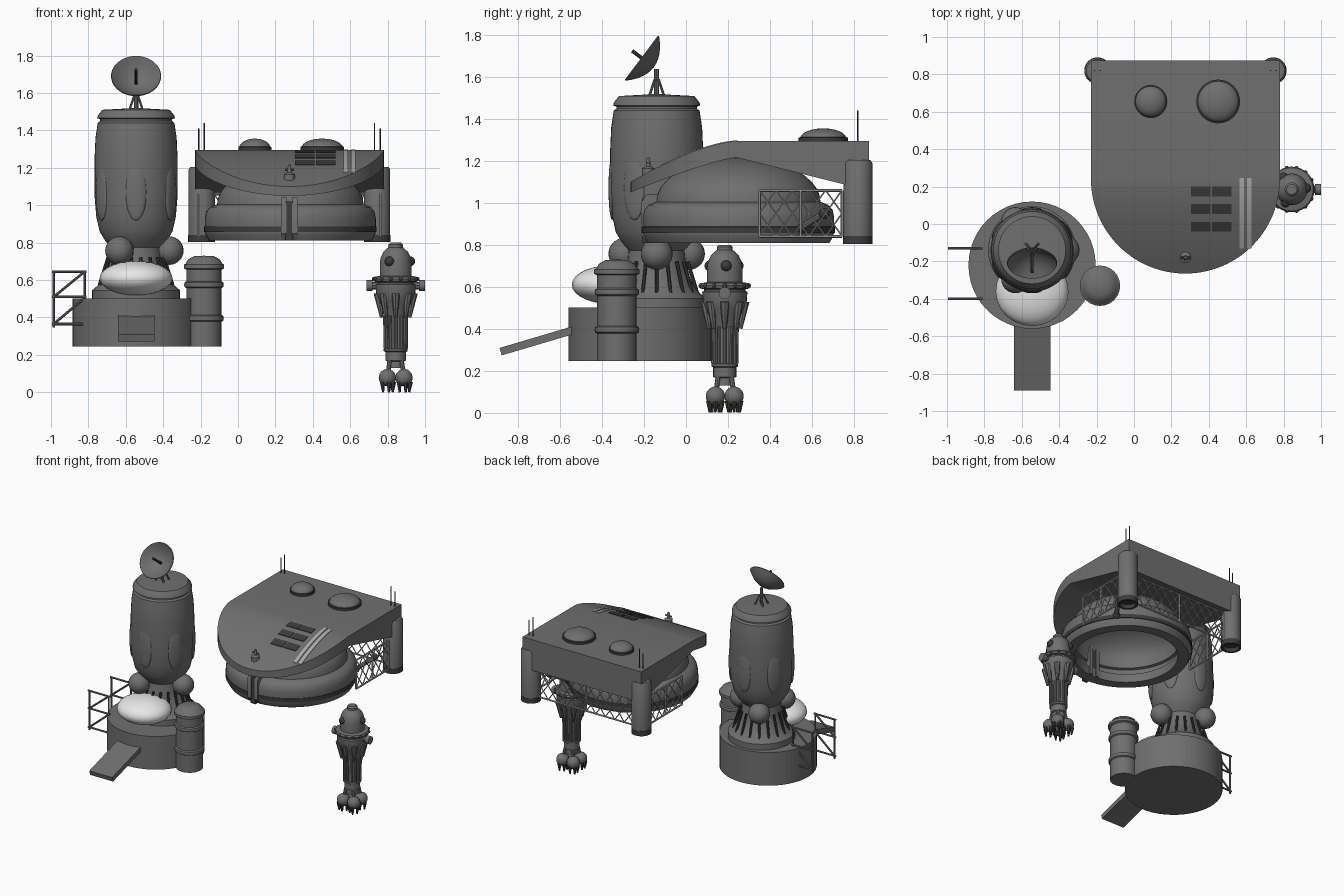
import bpy, bmesh, math
from mathutils import Vector, Matrix

cube = bpy.data.objects.get("Cube")
if cube:
    bpy.data.objects.remove(cube)


def material(name, v):
    m = bpy.data.materials.new(name)
    m.use_nodes = True
    m.diffuse_color = (v, v, v, 1)
    m.node_tree.nodes["Principled BSDF"].inputs["Base Color"].default_value = (v, v, v, 1)
    return m


HULL = material("hull grey", 0.16)
DARK = material("dark grey", 0.045)
LIGHT = material("light metal", 0.42)
WHITE = material("white", 0.8)


def finish(name, bm, mat, loc=(0, 0, 0), smooth=True):
    bmesh.ops.recalc_face_normals(bm, faces=bm.faces)
    me = bpy.data.meshes.new(name)
    bm.to_mesh(me)
    bm.free()
    me.materials.append(mat)
    ob = bpy.data.objects.new(name, me)
    bpy.context.collection.objects.link(ob)
    ob.location = loc
    if smooth:
        bpy.ops.object.select_all(action="DESELECT")
        ob.select_set(True)
        bpy.context.view_layer.objects.active = ob
        bpy.ops.object.shade_smooth_by_angle(angle=math.radians(35))
    return ob


def lathe(name, profile, loc, mat=HULL, seg=40):
    bm = bmesh.new()
    vs = [bm.verts.new((r, 0, z)) for r, z in profile]
    es = [bm.edges.new(p) for p in zip(vs, vs[1:])]
    bmesh.ops.spin(bm, geom=vs + es, cent=(0, 0, 0), axis=(0, 0, 1), angle=math.tau, steps=seg)
    bmesh.ops.remove_doubles(bm, verts=bm.verts, dist=1e-5)
    return finish(name, bm, mat, loc)


def rods(name, segments, r, mat=HULL, sides=8, r2=None):
    bm = bmesh.new()
    for a, b in segments:
        a, b = Vector(a), Vector(b)
        m = Matrix.Translation((a + b) / 2) @ (b - a).to_track_quat("Z", "Y").to_matrix().to_4x4()
        bmesh.ops.create_cone(bm, cap_ends=True, segments=sides, radius1=r,
                              radius2=r if r2 is None else r2, depth=(b - a).length, matrix=m)
    return finish(name, bm, mat)


def balls(name, centres, scale, mat=HULL, turn=0):
    bm = bmesh.new()
    for c in centres:
        m = Matrix.Translation(c) @ Matrix.Rotation(turn, 4, "Z") @ Matrix.Diagonal((*scale, 1))
        bmesh.ops.create_uvsphere(bm, u_segments=24, v_segments=14, radius=1, matrix=m)
    return finish(name, bm, mat)


def loft(name, ys, half, cx, top, bottom, mat):
    # Slab made of cross-sections along y
    bm = bmesh.new()
    rows = []
    for y in ys:
        w = max(half(y), 0.002)
        pts = [(cx - w, bottom(y)), (cx + w, bottom(y)), (cx + w, top(y)), (cx - w, top(y))]
        rows.append([bm.verts.new((x, y, z)) for x, z in pts])
    for a, b in zip(rows, rows[1:]):
        for i in range(4):
            j = (i + 1) % 4
            bm.faces.new((a[i], a[j], b[j], b[i]))
    bm.faces.new(rows[0])
    bm.faces.new(rows[-1])
    return finish(name, bm, mat)


def box(name, loc, size, mat=HULL, tilt=0):
    bm = bmesh.new()
    bmesh.ops.create_cube(bm, size=1, matrix=Matrix.Rotation(tilt, 4, "X") @ Matrix.Diagonal((*size, 1)))
    return finish(name, bm, mat, loc, False)


def around(cx, cy, r, z, n, start=0):
    return [(cx + r * math.cos(start + i * math.tau / n), cy + r * math.sin(start + i * math.tau / n), z)
            for i in range(n)]


# --- Tower: pad, ramp, skirt and body
TX, TY = -0.545, -0.14
lathe("pad", [(0, .245), (.34, .245), (.34, .5), (0, .5)], (TX, -.22, 0), seg=48)
box("ramp", (TX, -.70, .345), (.195, .385, .037), tilt=math.radians(16.5))
lathe("skirt", [(0, .5), (.235, .5), (.235, .545), (.2, .575), (.165, .63), (.14, .7), (.13, .8), (0, .8)], (TX, TY, 0))
rods("skirt_ribs", list(zip(around(TX, TY, .2, .56, 18), around(TX, TY, .15, .72, 18))), .009, DARK)
lathe("tower_body", [(0, .77), (.13, .77), (.165, .81), (.195, .86), (.213, .94), (.222, 1.05), (.222, 1.25),
                     (.217, 1.36), (.205, 1.44), (.192, 1.45), (.192, 1.46), (.208, 1.465), (.204, 1.48),
                     (.18, 1.51), (0, 1.52)], (TX, TY, 0), seg=48)
for i in range(6):
    a = math.radians(30 + 60 * i)
    balls("oval_panel", [(TX + .212 * math.cos(a), TY + .212 * math.sin(a), 1.07)], (.018, .056, .152), turn=a)
balls("tower_spheres", around(TX, TY, .178, .757, 3), (.076,) * 3)
balls("white_pod", [(TX, -.36, .61)], (.195, .185, .092), WHITE)

# Dish antenna on a braced mast
rods("mast", [((TX, TY, 1.5), (TX, TY, 1.64))], .012)
rods("mast_struts", list(zip(around(TX, TY, .05, 1.51, 4, .78), around(TX, TY, .012, 1.59, 4, .78))), .006)
outer = [(.134 * t / 6, .07 * (t / 6) ** 2) for t in range(7)]
inner = [(r * .98, z + .005) for r, z in reversed(outer)]
dish = lathe("dish", outer + inner, (TX, -.153, 1.648))
axis = Vector((0, -.8, .6))
dish.rotation_euler = axis.to_track_quat("Z", "X").to_euler()
rods("dish_feed", [(dish.location, Vector(dish.location) + axis * .13)], .009, DARK)

# Banded barrel beside the pad
bands = [(0, .245), (.094, .245)]
for z in (.395, .575):
    bands += [(.094, z - .018), (.104, z - .012), (.106, z), (.104, z + .012), (.094, z + .018)]
bands += [(.094, .655), (.108, .662), (.108, .682), (.098, .688), (.085, .71), (.055, .727), (0, .73)]
lathe("barrel", bands, (-.182, -.33, 0), seg=24)

# Side gate frames
gate = []
for y in (-.13, -.40):
    o, i = -.985, -.82
    gate += [((o, y, .345), (o, y, .65)), ((i, y, .36), (i, y, .65)), ((o, y, .51), (i, y, .645)),
             ((o, y, .365), (i, y, .505))]
    gate += [((-.995, y, z), (-.81, y, z)) for z in (.365, .51, .645)]
rods("gate_frames", gate, .007)

# --- Hangar roof: curved nose, wedge sides
RX, NOSE = .275, .24


def drop(y, power):
    return max(0, (NOSE - y) / .505) ** power


def roof_top(y):
    return 1.295 - .195 * drop(y, 1.5)


def roof_bottom(y):
    return 1.217 - .167 * drop(y, 1.25) - .25 * max(0, y - NOSE)


def roof_half(y):
    return .505 * math.sqrt(max(0, 1 - drop(y, 2)))


curve = [NOSE - .505 * math.cos(i * math.pi / 56) for i in range(29)]
loft("roof", curve + [.55, .873], roof_half, RX, roof_top, roof_bottom, HULL)


def roof_plate(name, x0, x1, y0, y1, mat):
    ys = [y0 + (y1 - y0) * i / 8 for i in range(9)]
    loft(name, ys, lambda y: (x1 - x0) / 2, (x0 + x1) / 2,
         lambda y: roof_top(y) + .004, lambda y: roof_top(y) - .003, mat)


for row in range(3):
    for x in (.305, .418):
        roof_plate("roof_vent", x, x + .103, .147 - .094 * row, .2 - .094 * row, DARK)
for x in (.563, .603):
    roof_plate("roof_stripe", x, x + .026, -.13, .245, LIGHT)

# Skylight domes, nose lamp and aerials
for x, r in ((.09, .088), (.45, .117)):
    lathe("skylight_rim", [(r * .9, 1.29), (r, 1.29), (r, 1.312), (r * .9, 1.315)], (x, .655, 0), DARK)
    lathe("skylight", [(r * .94 * math.cos(t * math.pi / 16), 1.308 + .048 * math.sin(t * math.pi / 16))
                       for t in range(9)], (x, .655, 0))
lathe("nose_lamp", [(0, 1.13), (.03, 1.13), (.03, 1.165), (.012, 1.175), (.008, 1.215), (0, 1.218)], (RX, -.18, 0), seg=16)
rods("nose_lamp_bar", [((RX - .025, -.18, 1.19), (RX + .025, -.18, 1.19))], .006)
rods("aerials", [((x, .82, 1.29), (x, .82, z)) for x, z in ((-.21, 1.41), (-.18, 1.44), (.73, 1.44), (.76, 1.41))],
     .0035, DARK)

# Corner pillars with hollow dark feet
for x in (-.195, .745):
    lathe("pillar", [(0, .84), (.069, .84), (.069, 1.19), (.06, 1.205), (0, 1.205)], (x, .82, 0))
    lathe("pillar_foot", [(0, .835), (.056, .835), (.056, .803), (.071, .803), (.071, .842), (0, .842)], (x, .82, 0), DARK)


# Lattice fences on both sides and the back
def fence(name, a, b, cells, z0=.84, z1=1.06):
    a, b = Vector(a), Vector(b)

    def at(u, v):
        p = a.lerp(b, u)
        return (p.x, p.y, z0 + (z1 - z0) * v)

    frame = [(at(0, v), at(1, v)) for v in (0, 1)] + [(at(u / 2, 0), at(u / 2, 1)) for u in range(3)]
    rods(name + "_frame", frame, .007, LIGHT, 6)
    wires = []
    for i in range(-2, cells):
        # Wires rise two cells over the fence height and stop at its ends
        lo, hi = max(i, 0), min(i + 2, cells)
        for flip in (0, 1):
            ends = [(k / cells, (k - i) / 2) for k in (lo, hi)]
            if hi > lo:
                wires.append([at(u, 1 - v if flip else v) for u, v in ends])
    rods(name + "_wires", wires, .004, LIGHT, 5)


for x in (-.21, .76):
    fence("side_fence", (x, .35, 0), (x, .745, 0), 5)
fence("back_fence", (-.13, .82, 0), (.68, .82, 0), 10)

# --- Domed cabin: open underneath, with a bulging ring and dark band
CABIN = (RX + .005, .25, 0)
shell = [(.36, .81), (.435, .81), (.452, .84), (.457, .86), (.457, .93), (.45, .965), (.43, .99), (.405, 1.0),
         (.392, 1.005)]
shell += [(.392 * math.cos(t * math.pi / 20), 1.005 + .212 * math.sin(t * math.pi / 20)) for t in range(1, 11)]
shell += [(.37 * math.sin(t * math.pi / 16), .985 + .2 * math.cos(t * math.pi / 16)) for t in range(9)]
shell += [(.37, .93), (.39, .925), (.39, .88), (.36, .875), (.36, .81)]
lathe("cabin", shell, CABIN, seg=64)
lathe("cabin_band", [(.45, .855), (.461, .857), (.461, .886), (.45, .888)], CABIN, DARK, 64)

# Door fin on the cabin front
for s in (-1, 1):
    loft("door_cheek", [-.215, -.19, -.1], lambda y: .014, RX + s * .029,
         lambda y: 1.0 if y < -.2 else 1.04, lambda y: .85 if y < -.2 else .815, HULL)
box("door_core", (RX, -.16, .915), (.04, .1, .21), DARK)
rods("cabin_joint_rod", [((.62, .55, .88), (.70, .66, .95))], .016)
balls("cabin_joints", [(.70, .66, .95), (.62, .55, .88)], (.026,) * 3, DARK)

# --- Robot drone: head, collar, body, fluted column, ball feet
DX, DY = .843, .185
D = (DX, DY, 0)
lathe("drone_head", [(.085, .61), (.085, .69), (.08, .72), (.066, .75), (.045, .77), (.038, .775), (.038, .79),
                     (.028, .8), (0, .8)], D, seg=28)
lathe("drone_body", [(0, .40), (.055, .40), (.07, .45), (.09, .49), (.105, .53), (.108, .575), (.098, .58),
                     (.098, .588), (.118, .592), (.122, .605), (.115, .617), (.085, .622), (.085, .65)], D, seg=28)
balls("collar_beads", around(DX, DY, .117, .605, 14), (.011,) * 3, DARK)
balls("head_eyes", around(DX, DY, .078, .7, 3, math.radians(-115)), (.026,) * 3, DARK)
rods("body_petals", list(zip(around(DX, DY, .075, .40, 8), around(DX, DY, .094, .53, 8))), .009, HULL, 8, .024)
rods("drone_arms", [((DX - .13, DY, .57), (DX + .13, DY, .57))], .02)
rods("arm_knobs", [((DX + s * .125, DY, .57), (DX + s * .156, DY, .57)) for s in (-1, 1)], .029, HULL, 16)
lathe("drone_column", [(0, .13), (.045, .13), (.045, .165), (.055, .17), (.055, .215), (.064, .22), (.064, .232),
                       (.054, .235), (.054, .41), (0, .41)], D, seg=24)
rods("column_flutes", list(zip(around(DX, DY, .056, .235, 12), around(DX, DY, .058, .41, 12))), .009)
feet = around(DX, DY, .063, .078, 4, math.pi / 4)
balls("ball_feet", feet, (.046,) * 3)
rods("foot_legs", list(zip(feet, around(DX, DY, .045, .17, 4, math.pi / 4))), .012)
for x, y, z in feet:
    rods("foot_claws", list(zip(around(x, y, .032, .055, 5), around(x, y, .028, 0, 5))), .015, DARK, 6, .006)
